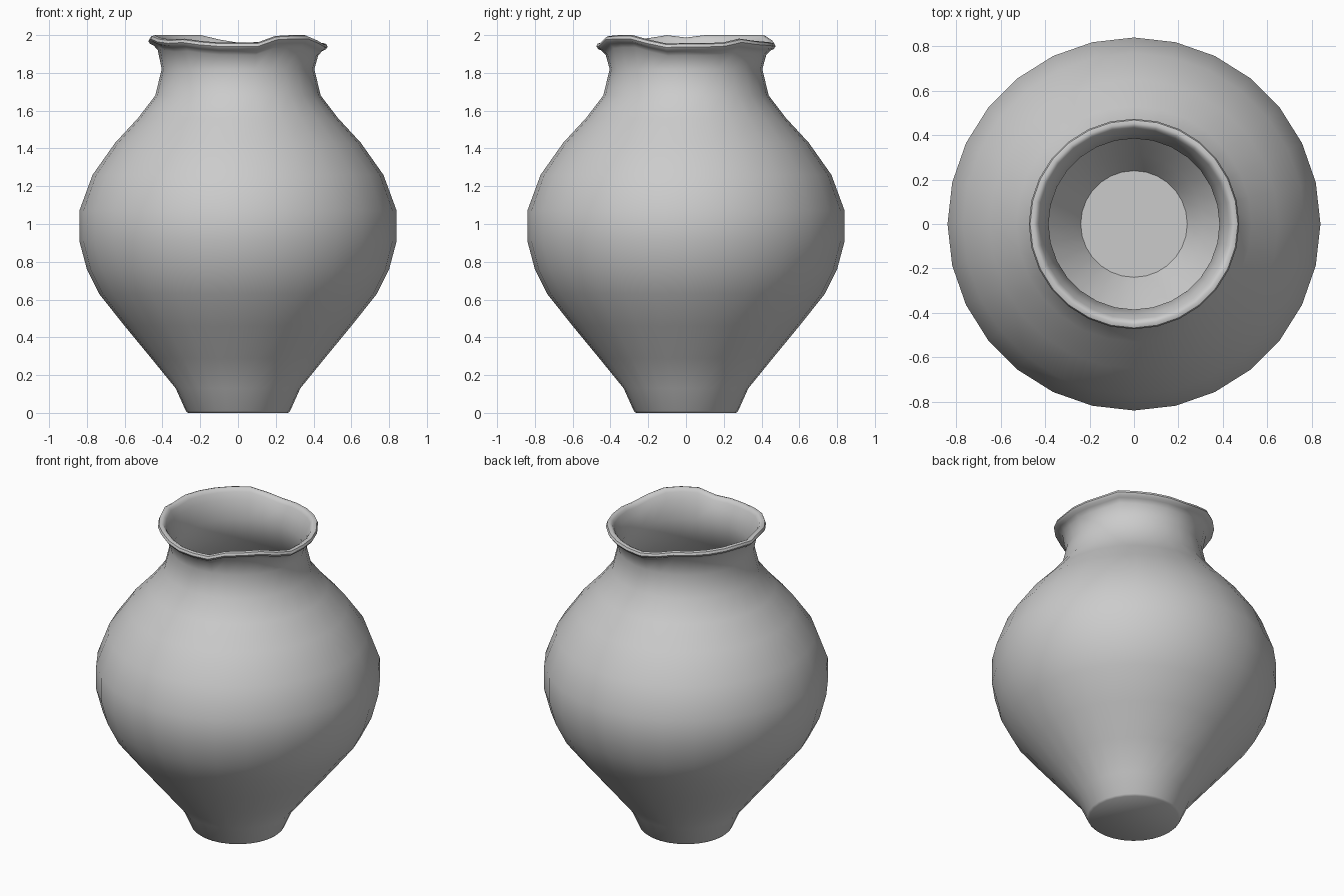
import bpy, bmesh, math

if "Cube" in bpy.data.objects:
    bpy.data.objects.remove(bpy.data.objects["Cube"])

SIDES = 28
# Outer wall from foot to neck (radius, height)
OUTER = [(0.265, 0), (0.276, 0.01), (0.33, 0.13), (0.46, 0.29), (0.60, 0.46), (0.735, 0.63),
         (0.80, 0.76), (0.84, 0.91), (0.84, 1.07), (0.77, 1.26), (0.65, 1.43),
         (0.53, 1.56), (0.438, 1.68), (0.404, 1.82)]
# Rolled lip (radius, height relative to the wavy rim line)
LIP = [(0.425, -0.065), (0.447, -0.042), (0.465, -0.034), (0.474, -0.02), (0.468, -0.005),
       (0.452, 0), (0.438, -0.007), (0.428, -0.022), (0.41, -0.065)]
# Rim height by angle in degrees, measured from +x
WAVE = [(-22, 1.955), (0, 1.958), (24, 1.957), (35, 1.985), (48, 1.972), (66, 1.965), (90, 1.96),
        (102, 1.975), (114, 2.0), (155, 2.0), (168, 2.0), (180, 1.987), (192, 2.0),
        (201, 1.995), (212, 1.97), (227, 1.985), (245, 1.968), (258, 1.96), (286, 1.96),
        (297, 2.0), (330, 2.0), (338, 1.955)]


def rim_height(a):
    for (a0, z0), (a1, z1) in zip(WAVE, WAVE[1:]):
        if a0 <= a <= a1:
            return z0 + (z1 - z0) * (a - a0) / (a1 - a0)
    return WAVE[0][1]


# Closed profile: outside up, over the lip, inside down to the floor
inner = [(r - 0.019, max(z, 0.03)) for r, z in reversed(OUTER[2:])] + [(0.24, 0.025)]
profile = [(r, z, False) for r, z in OUTER] + [(r, z, True) for r, z in LIP] \
    + [(r, z, False) for r, z in inner]

bm = bmesh.new()
rings = []
for r, z, wavy in profile:
    ring = []
    for i in range(SIDES):
        deg = 360 * i / SIDES
        a = math.radians(deg)
        h = z + rim_height(deg) if wavy else z
        ring.append(bm.verts.new((r * math.cos(a), r * math.sin(a), h)))
    rings.append(ring)
for lo, hi in zip(rings, rings[1:]):
    for i in range(SIDES):
        j = (i + 1) % SIDES
        bm.faces.new((lo[i], lo[j], hi[j], hi[i]))

# Underside and inner floor
bm.faces.new(rings[0][::-1])
centre = bm.verts.new((0, 0, 0.025))
for i in range(SIDES):
    bm.faces.new((rings[-1][i], rings[-1][(i + 1) % SIDES], centre))
bmesh.ops.recalc_face_normals(bm, faces=bm.faces)

mesh = bpy.data.meshes.new("vase")
bm.to_mesh(mesh)
bm.free()
vase = bpy.data.objects.new("vase", mesh)
bpy.context.collection.objects.link(vase)
bpy.context.view_layer.objects.active = vase
vase.select_set(True)
bpy.ops.object.shade_smooth_by_angle(angle=math.radians(50))
